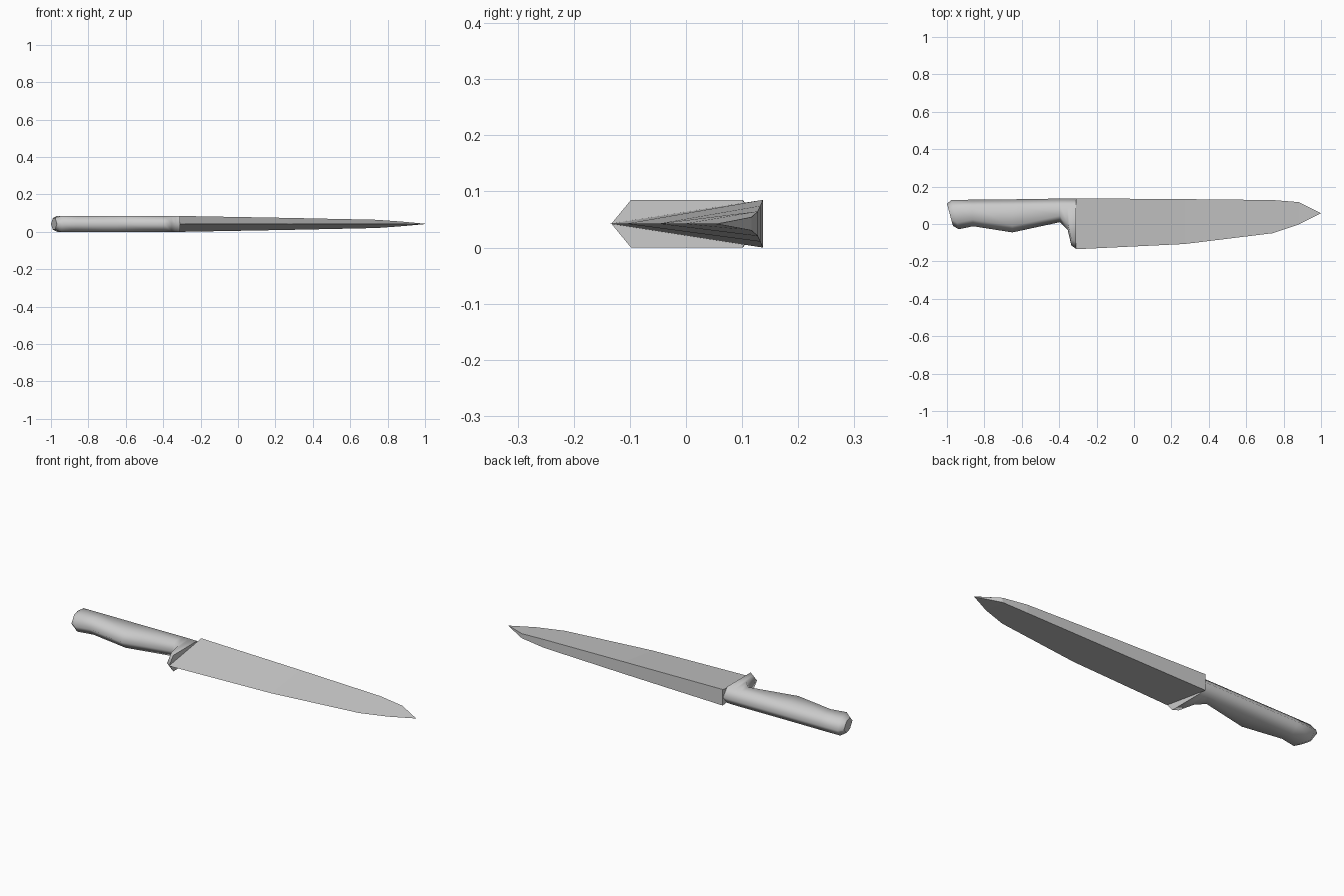
import bpy, bmesh

cube = bpy.data.objects.get("Cube")
if cube:
    bpy.data.objects.remove(cube, do_unlink=True)

MID = 0.0425  # half thickness, also the height of the centre plane

steel = bpy.data.materials.new("grey steel")
steel.use_nodes = True
steel.diffuse_color = (0.6, 0.6, 0.6, 1)
steel.node_tree.nodes["Principled BSDF"].inputs["Base Color"].default_value = (0.6, 0.6, 0.6, 1)


def loft(name, rings, smooth):
    """Skin a row of equal rings, cap both ends."""
    bm = bmesh.new()
    rows = [[bm.verts.new(p) for p in ring] for ring in rings]
    for a, b in zip(rows, rows[1:]):
        for i in range(len(a)):
            j = (i + 1) % len(a)
            bm.faces.new((a[i], a[j], b[j], b[i])).smooth = smooth
    bm.faces.new(rows[0])
    bm.faces.new(rows[-1])
    bmesh.ops.remove_doubles(bm, verts=bm.verts, dist=0.0005)
    bmesh.ops.recalc_face_normals(bm, faces=bm.faces)
    mesh = bpy.data.meshes.new(name)
    bm.to_mesh(mesh)
    bm.free()
    mesh.materials.append(steel)
    obj = bpy.data.objects.new(name, mesh)
    bpy.context.collection.objects.link(obj)
    return obj


def hexagon(back, front, half, chamfer):
    """Pointed section between a back point and a front point."""
    (xb, yb), (xf, yf) = back, front
    t = chamfer / (yb - yf)

    def at(s, z):
        return (xb + (xf - xb) * s, yb + (yf - yb) * s, MID + z)
    return [at(0, 0), at(t, half), at(1 - t, half),
            at(1, 0), at(1 - t, -half), at(t, -half)]


# Handle with the finger guard at its front end
handle = [
    ((-1.0, 0.108), (-0.968, -0.01), 0.03),
    ((-0.977, 0.128), (-0.937, -0.028), MID),
    ((-0.87, 0.13), (-0.86, -0.012), MID),
    ((-0.65, 0.132), (-0.65, -0.045), MID),
    ((-0.395, 0.136), (-0.395, 0.01), MID),
    ((-0.355, 0.136), (-0.355, -0.03), MID),
    ((-0.335, 0.136), (-0.335, -0.115), MID),
    ((-0.31, 0.135), (-0.31, -0.133), MID),
]
loft("handle", [hexagon(b, f, h, 0.035) for b, f, h in handle], True)

# Wedge blade: thick flat spine, sharp cutting edge, tapering to the tip
blade = [  # x, spine y, edge y, half thickness of spine
    (-0.311, 0.137, -0.135, MID),
    (0.27, 0.133, -0.107, 0.032),
    (0.743, 0.128, -0.049, 0.022),
    (0.88, 0.117, -0.003, 0.012),
]
rings = [[(x, s, MID + h), (x, e, MID), (x, s, MID - h)] for x, s, e, h in blade]
rings.append([(1.0, 0.058, MID + z) for z in (0.001, 0, -0.001)])
loft("blade", rings, False)
